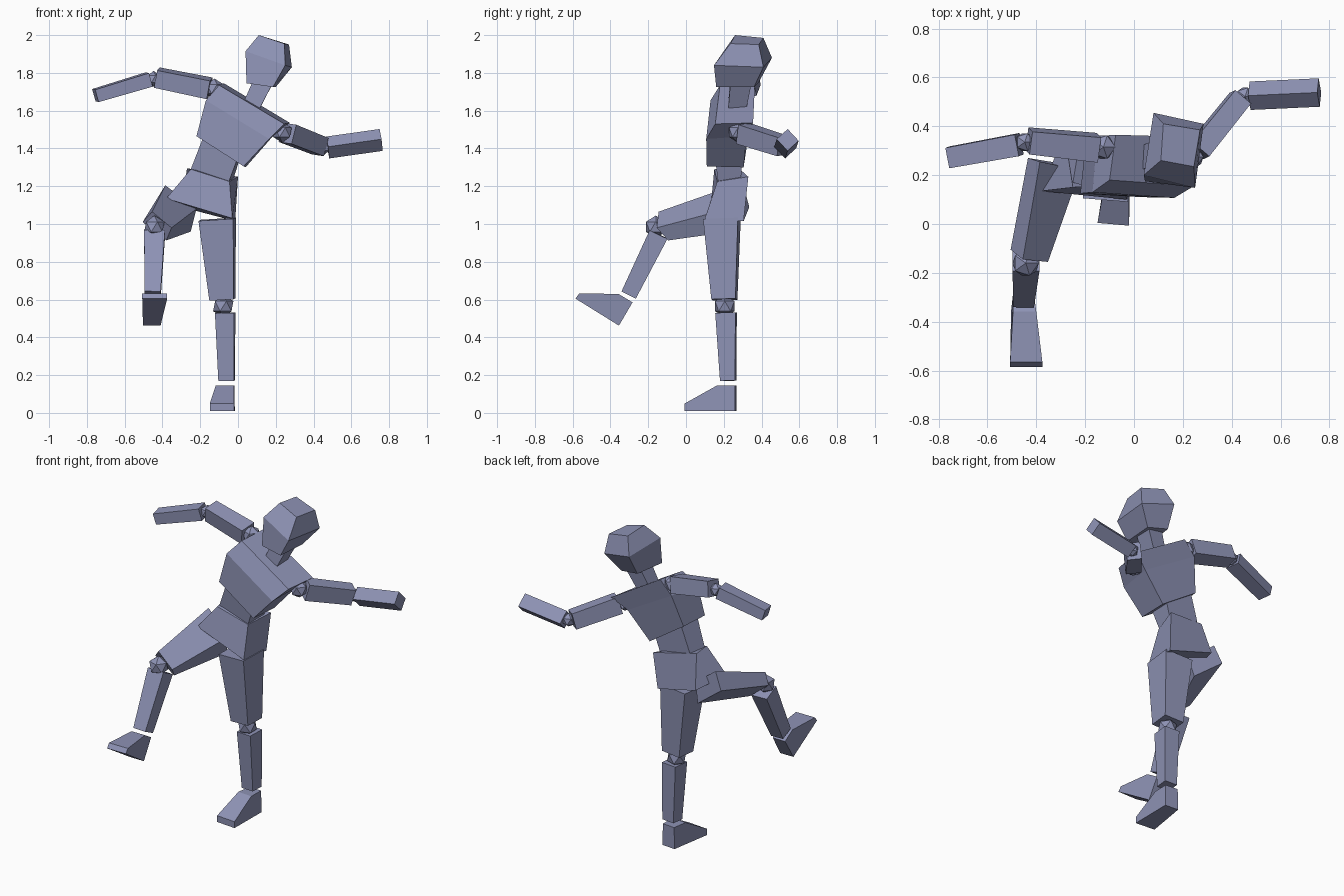
import bpy, bmesh
from mathutils import Vector, Matrix
from math import radians

clay = bpy.data.materials.new("periwinkle_clay")
clay.diffuse_color = (0.27, 0.29, 0.46, 1)


def finish(name, bm):
    bmesh.ops.recalc_face_normals(bm, faces=bm.faces)
    me = bpy.data.meshes.new(name)
    bm.to_mesh(me)
    bm.free()
    me.materials.append(clay)
    ob = bpy.data.objects.new(name, me)
    bpy.context.collection.objects.link(ob)
    return ob


def loft(name, rings):
    """Skin a stack of four-cornered rings and cap both ends."""
    bm = bmesh.new()
    rows = [[bm.verts.new(p) for p in r] for r in rings]
    for a, b in zip(rows, rows[1:]):
        for i in range(4):
            j = (i + 1) % 4
            bm.faces.new((a[i], a[j], b[j], b[i]))
    bm.faces.new(rows[0])
    bm.faces.new(rows[-1])
    return finish(name, bm)


def limb(name, a, b, size_a, size_b, ref):
    """Tapered box from a to b; the first size runs along ref."""
    a, b = Vector(a), Vector(b)
    axis = (b - a).normalized()
    ref = Vector(ref)
    u = (ref - axis * ref.dot(axis)).normalized()
    v = axis.cross(u)
    rings = []
    for c, (w, d) in ((a, size_a), (b, size_b)):
        rings.append([c + u * w * i / 2 + v * d * j / 2
                      for i, j in ((-1, -1), (1, -1), (1, 1), (-1, 1))])
    return loft(name, rings)


def ball(name, c, r):
    bm = bmesh.new()
    bmesh.ops.create_icosphere(bm, subdivisions=1, radius=r,
                               matrix=Matrix.Translation(c))
    return finish(name, bm)


# Head: chin, brow and crown rings (left front, right front, right back, left back)
loft("head", [
    [(.045, .175, 1.745), (.185, .16, 1.725), (.20, .36, 1.725), (.07, .385, 1.75)],
    [(.04, .20, 1.915), (.25, .148, 1.84), (.285, .41, 1.83), (.08, .455, 1.88)],
    [(.11, .26, 2.0), (.245, .235, 1.955), (.27, .385, 1.95), (.12, .41, 1.985)]])
limb("neck", (.05, .265, 1.58), (.135, .29, 1.76), (.09, .09), (.10, .11), (1, 0, -.4))

# Chest, waist and pelvis
loft("chest", [
    [(-.22, .125, 1.465), (.03, .11, 1.305), (.04, .305, 1.30), (-.20, .31, 1.46)],
    [(-.17, .13, 1.655), (.165, .107, 1.45), (.185, .32, 1.465), (-.15, .36, 1.66)],
    [(-.10, .18, 1.735), (.245, .155, 1.53), (.275, .355, 1.535), (-.075, .365, 1.745)]])
loft("waist", [
    [(-.25, .17, 1.29), (-.05, .17, 1.22), (-.03, .29, 1.22), (-.23, .29, 1.29)],
    [(-.18, .15, 1.47), (.01, .15, 1.38), (.02, .30, 1.38), (-.17, .30, 1.47)]])
loft("pelvis", [
    [(-.38, .135, 1.135), (-.03, .10, 1.03), (-.015, .305, 1.015), (-.30, .335, 1.09)],
    [(-.25, .15, 1.29), (-.045, .165, 1.225), (.0, .33, 1.25), (-.27, .28, 1.295)]])

# Right arm of the figure
ball("right_shoulder", (-.125, .315, 1.715), .055)
limb("right_upper_arm", (-.15, .312, 1.718), (-.43, .34, 1.775),
     (.105, .10), (.095, .095), (0, 1, .2))
ball("right_elbow", (-.447, .335, 1.768), .042)
limb("right_forearm", (-.47, .325, 1.765), (-.755, .273, 1.68),
     (.09, .075), (.085, .068), (0, 1, .1))

# Left arm of the figure
ball("left_shoulder", (.235, .275, 1.485), .055)
limb("left_upper_arm", (.262, .30, 1.48), (.435, .515, 1.412),
     (.105, .09), (.10, .085), (.15, 0, 1))
ball("left_elbow", (.455, .522, 1.408), .042)
limb("left_forearm", (.475, .525, 1.405), (.758, .538, 1.445),
     (.085, .08), (.085, .08), (0, .055, -.06))

# Standing leg, turned slightly outward
turn = (.996, -.08, 0)
limb("standing_thigh", (-.11, .19, 1.025), (-.083, .203, .60),
     (.185, .185), (.128, .128), turn)
ball("standing_knee", (-.078, .205, .565), .06)
limb("standing_shin", (-.068, .212, .53), (-.06, .223, .17),
     (.10, .107), (.082, .08), turn)

# Raised thigh
loft("raised_thigh", [
    [(-.505, -.105, 1.01), (-.455, -.145, 1.065), (-.352, -.155, .98), (-.38, -.095, .913)],
    [(-.434, .27, 1.10), (-.385, .255, 1.205), (-.22, .22, 1.08), (-.25, .24, .96)]])
ball("raised_knee", (-.443, -.16, .985), .06)
limb("raised_shin", (-.442, -.145, .945), (-.452, -.303, .625),
     (.11, .105), (.085, .085), (1, 0, 0))


def foot(name, profile, xs):
    """Wedge foot: side profile points (y, z) with an x range each."""
    bm = bmesh.new()
    sides = [[bm.verts.new((x[k], y, z)) for (y, z), x in zip(profile, xs)]
             for k in (0, 1)]
    n = len(profile)
    for i in range(n):
        j = (i + 1) % n
        bm.faces.new((sides[0][i], sides[0][j], sides[1][j], sides[1][i]))
    for s in sides:
        bm.faces.new(s)
    return finish(name, bm)


# Feet: toe sole, toe top, instep, ankle back, heel
standing = foot("standing_foot",
                [(-.225, .01), (-.225, .05), (-.055, .145), (.04, .145), (.04, .01)],
                [(-.065, .065), (-.065, .065), (-.048, .048), (-.042, .042), (-.045, .045)])
standing.data.transform(Matrix.Translation((-.065, .223, 0)) @ Matrix.Rotation(radians(-5), 4, 'Z'))
foot("raised_foot",
     [(-.585, .605), (-.565, .632), (-.358, .63), (-.283, .585), (-.355, .462)],
     [(-.507, -.375), (-.507, -.375), (-.495, -.40), (-.495, -.41), (-.503, -.41)])
